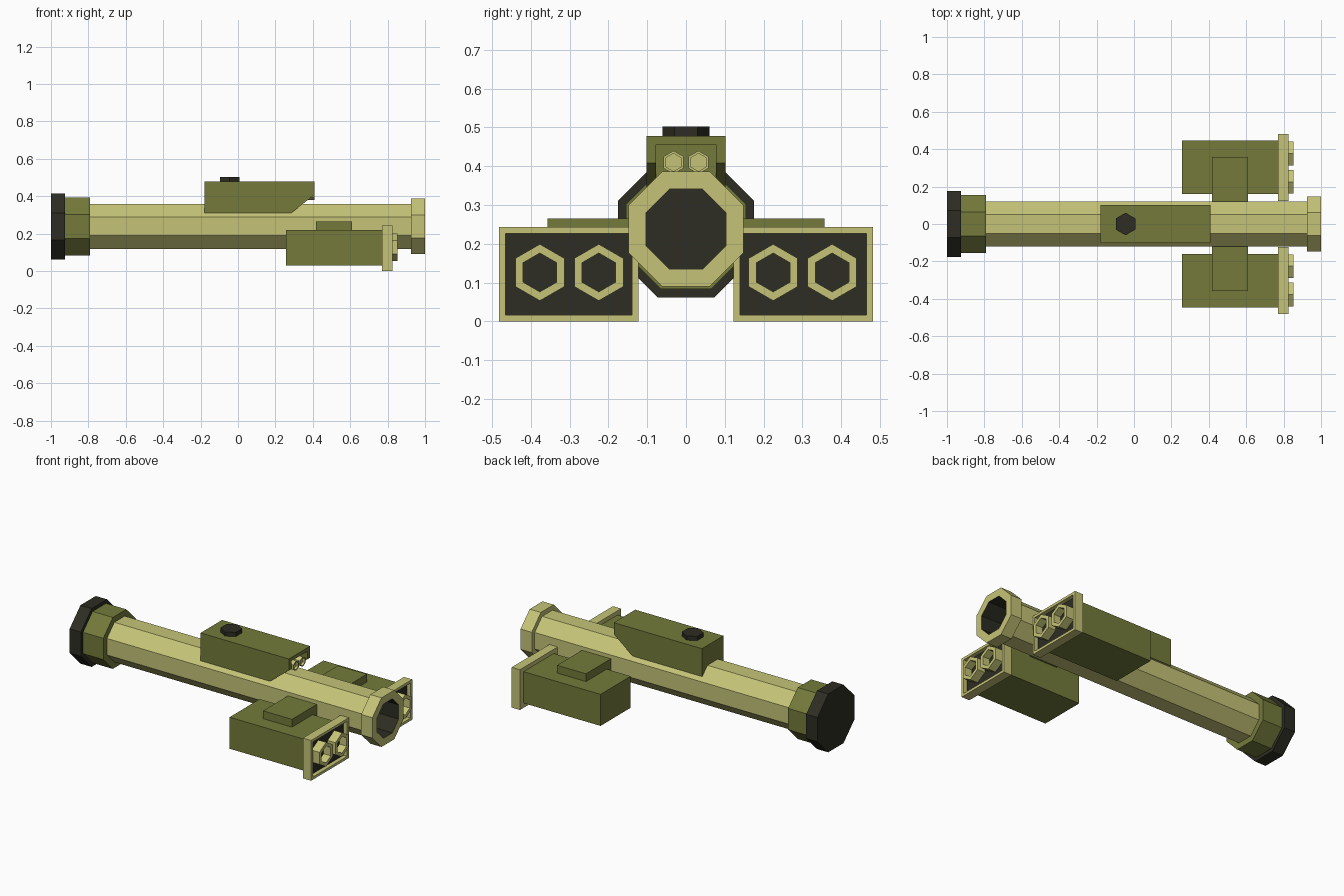
import bpy, bmesh, math
from mathutils import Matrix

if "Cube" in bpy.data.objects:
    bpy.data.objects.remove(bpy.data.objects["Cube"])


def material(name, rgb):
    m = bpy.data.materials.new(name)
    m.diffuse_color = (*rgb, 1)
    m.use_nodes = True
    m.node_tree.nodes["Principled BSDF"].inputs["Base Color"].default_value = m.diffuse_color
    return m


KHAKI = material("khaki", (0.56, 0.55, 0.185))
OLIVE = material("olive green", (0.175, 0.195, 0.043))
DARK = material("near black", (0.026, 0.026, 0.017))


def finish(name, bm, mats):
    bmesh.ops.recalc_face_normals(bm, faces=bm.faces)
    me = bpy.data.meshes.new(name)
    bm.to_mesh(me)
    bm.free()
    for m in mats:
        me.materials.append(m)
    ob = bpy.data.objects.new(name, me)
    bpy.context.collection.objects.link(ob)
    return ob


def box(name, lo, hi, mat):
    bm = bmesh.new()
    size = [b - a for a, b in zip(lo, hi)]
    mid = [(a + b) / 2 for a, b in zip(lo, hi)]
    bmesh.ops.create_cube(bm, size=1, matrix=Matrix.Translation(mid) @ Matrix.Diagonal((*size, 1)))
    return finish(name, bm, [mat])


def lathe(name, profile, sides, start, y, z, mats, dark_from=None):
    """Faceted solid along x from (x, corner radius) pairs, capped at both ends.
    Profile segments from index dark_from on use the second material."""
    bm = bmesh.new()
    rings = []
    for x, r in profile:
        angles = [start + 2 * math.pi * k / sides for k in range(sides)]
        rings.append([bm.verts.new((x, y + r * math.cos(a), z + r * math.sin(a))) for a in angles])
    for i, (a, b) in enumerate(zip(rings, rings[1:])):
        for k in range(sides):
            j = (k + 1) % sides
            f = bm.faces.new((a[k], a[j], b[j], b[k]))
            f.material_index = int(dark_from is not None and i >= dark_from)
    bm.faces.new(rings[0])
    end = bm.faces.new(rings[-1])
    end.material_index = int(dark_from is not None)
    return finish(name, bm, mats)


# ---- main launch tube: octagonal barrel, muzzle with dark bore, rear cap
CZ = 0.238
OCT = 1 / math.cos(math.pi / 8)      # flat-to-corner factor
T8, T6 = math.pi / 8, math.pi / 2
lathe("barrel_and_muzzle",
      [(-0.80, 0.12 * OCT), (0.925, 0.12 * OCT), (0.925, 0.148 * OCT), (1.0, 0.148 * OCT),
       (1.0, 0.103 * OCT), (0.70, 0.103 * OCT)], 8, T8, 0, CZ, [KHAKI, DARK], 4)
lathe("rear_collar", [(-0.926, 0.155 * OCT), (-0.79, 0.155 * OCT)], 8, T8, 0, CZ, [OLIVE])
lathe("rear_cap", [(-1.0, 0.176 * OCT), (-0.925, 0.176 * OCT)], 8, T8, 0, CZ, [DARK])

# ---- sight housing with chamfered nose
bm = bmesh.new()
side = [(-0.178, 0.31), (0.285, 0.31), (0.41, 0.408), (0.41, 0.478), (-0.178, 0.478)]
face = bm.faces.new([bm.verts.new((x, -0.102, z)) for x, z in side])
ext = bmesh.ops.extrude_face_region(bm, geom=[face])
bmesh.ops.translate(bm, vec=(0, 0.204, 0),
                    verts=[v for v in ext["geom"] if isinstance(v, bmesh.types.BMVert)])
sight = finish("sight_housing", bm, [OLIVE])

# recess in the nose
cutter = box("recess_cutter", (0.36, -0.077, 0.30), (0.5, 0.077, 0.456), OLIVE)
cutter.hide_render = True
cutter.hide_viewport = True
cutter.display_type = 'WIRE'
cut = sight.modifiers.new("recess", 'BOOLEAN')
cut.object = cutter
cut.operation = 'DIFFERENCE'
cut.solver = 'EXACT'

# sight lenses and knob
for s, label in ((-1, "right"), (1, "left")):
    lathe("sight_lens_" + label, [(0.355, 0.03), (0.41, 0.03), (0.41, 0.023), (0.395, 0.023)],
          6, T6, s * 0.032, 0.41, [KHAKI])
bm = bmesh.new()
bmesh.ops.create_cone(bm, cap_ends=True, segments=6, radius1=0.06, radius2=0.06, depth=0.03,
                      matrix=Matrix.Translation((-0.045, 0, 0.488)))
knob = finish("sight_knob", bm, [DARK])
# turn the hexagon so its corners point along y
ys = max(v.co.y for v in knob.data.vertices)
if ys < 0.057:
    c = Matrix.Translation((-0.045, 0, 0))
    knob.data.transform(c @ Matrix.Rotation(math.pi / 6, 4, 'Z') @ c.inverted())

# ---- side pods, one on each side
for s, label in ((-1, "right"), (1, "left")):
    def pod_box(name, x0, x1, y0, y1, z0, z1, mat):
        ya, yb = sorted((s * y0, s * y1))
        return box(name + "_" + label, (x0, ya, z0), (x1, yb, z1), mat)

    pod_box("pod_body", 0.257, 0.775, 0.16, 0.447, 0.028, 0.218, OLIVE)
    pod_box("pod_bracket", 0.417, 0.61, 0.105, 0.357, 0.195, 0.265, OLIVE)

    # front frame with a sunken dark panel
    frame = pod_box("pod_frame", 0.77, 0.825, 0.123, 0.482, 0.0, 0.243, KHAKI)
    frame.data.materials.append(DARK)
    bm = bmesh.new()
    bm.from_mesh(frame.data)
    bm.faces.ensure_lookup_table()
    front = max(bm.faces, key=lambda f: f.calc_center_median().x)
    bmesh.ops.inset_region(bm, faces=[front], thickness=0.0225)
    hole = bmesh.ops.extrude_face_region(bm, geom=[front])
    bmesh.ops.translate(bm, vec=(-0.025, 0, 0),
                        verts=[v for v in hole["geom"] if isinstance(v, bmesh.types.BMVert)])
    if front.is_valid and front in bm.faces[:]:
        panel = [f for f in hole["geom"] if isinstance(f, bmesh.types.BMFace)]
        if front not in panel:
            bmesh.ops.delete(bm, geom=[front], context='FACES_ONLY')
    for f in hole["geom"]:
        if isinstance(f, bmesh.types.BMFace):
            f.material_index = 1
    bmesh.ops.recalc_face_normals(bm, faces=bm.faces)
    bm.to_mesh(frame.data)
    bm.free()

    # two hexagonal tubes with dark bottoms
    for n, y in enumerate((0.225, 0.377), 1):
        lathe(f"pod_tube_{n}_{label}",
              [(0.79, 0.073), (0.852, 0.073), (0.852, 0.05), (0.805, 0.05), (0.804, 0.05)],
              6, T6, s * y, 0.126, [KHAKI, DARK], 3)
